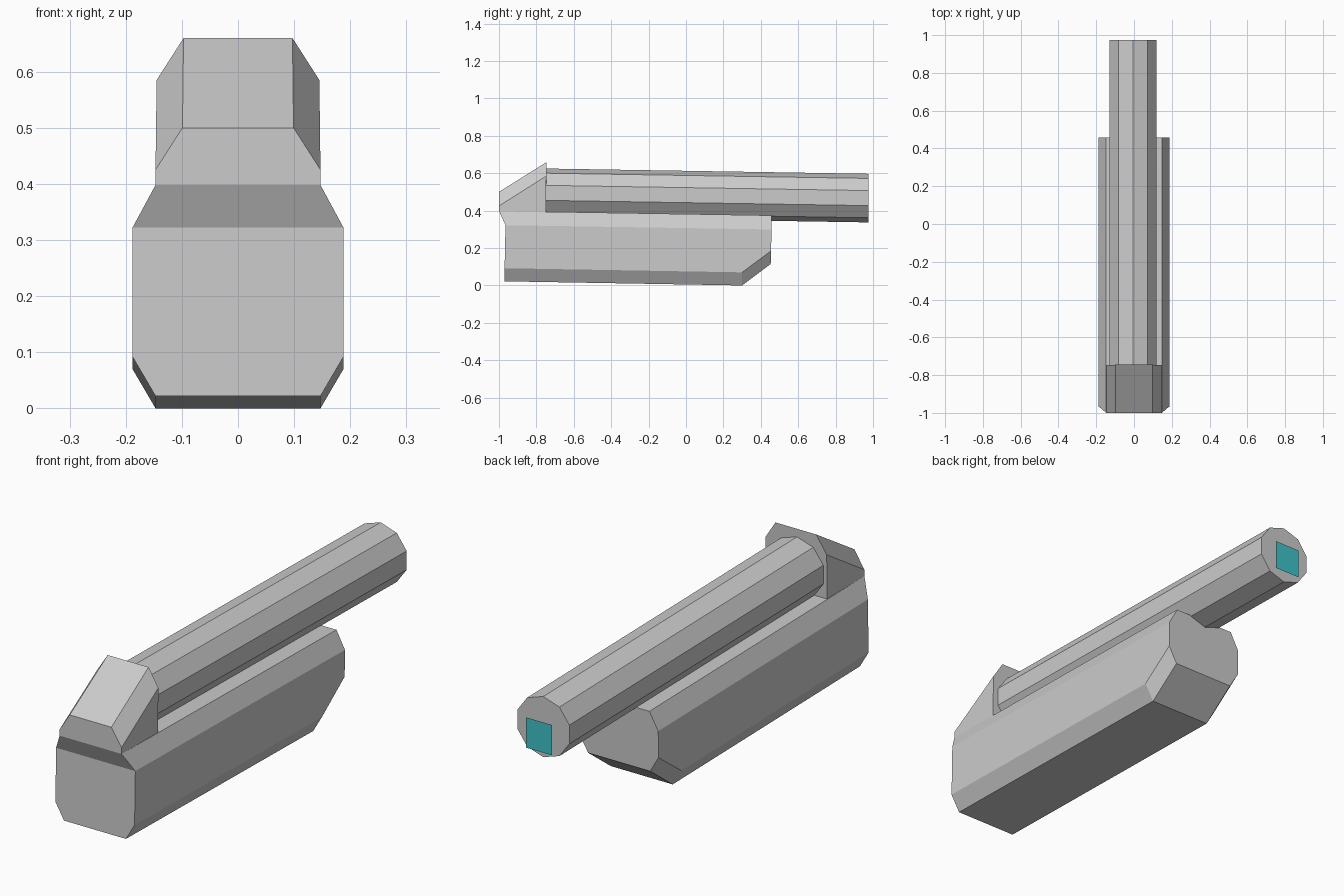
import bpy
import math

if "Cube" in bpy.data.objects:
    bpy.data.objects.remove(bpy.data.objects["Cube"])


def material(name, color):
    m = bpy.data.materials.new(name)
    m.diffuse_color = (*color, 1)
    m.use_nodes = True
    m.node_tree.nodes["Principled BSDF"].inputs["Base Color"].default_value = m.diffuse_color
    return m


GREY = material("light grey", (0.6, 0.6, 0.6))
TEAL = material("teal", (0.05, 0.55, 0.58))


def make(name, verts, faces, mat):
    mesh = bpy.data.meshes.new(name)
    mesh.from_pydata(verts, [], faces)
    mesh.materials.append(mat)
    ob = bpy.data.objects.new(name, mesh)
    bpy.context.collection.objects.link(ob)
    return ob


def mirrored(half):
    """Right half (x, y, z) from bottom to top, closed into a full ring."""
    return half + [(-x, y, z) for x, y, z in reversed(half)]


def loft(name, rings, mat, front=None):
    """Skin matching rings from front to back and cap both ends."""
    n = len(rings[0])
    faces = [(k * n + i, k * n + n + i, k * n + n + (i + 1) % n, k * n + (i + 1) % n)
             for k in range(len(rings) - 1) for i in range(n)]
    faces = [f[::-1] for f in faces]
    faces += front or [tuple(range(n))]
    faces.append(tuple(reversed(range((len(rings) - 1) * n, len(rings) * n))))
    return make(name, [v for r in rings for v in r], faces, mat)


W, C = 0.188, 0.147  # half width, half width at the chamfers

# Lower body: chamfered box with a raised tail and an overhanging front lip
body_rings = [
    mirrored([(C, -0.97, 0.022), (W, -0.97, 0.092), (W, -0.965, 0.322), (C, -1.0, 0.398)]),
    mirrored([(C, 0.30, 0.0), (W, 0.30, 0.07), (W, 0.30, 0.302), (C, 0.30, 0.377)]),
    mirrored([(C, 0.453, 0.115), (W, 0.455, 0.185), (W, 0.457, 0.299), (C, 0.458, 0.374)]),
]
loft("lower_body", body_rings, GREY, [(0, 1, 2, 5, 6, 7), (2, 3, 4, 5)])

# Sight block: wedge with bevelled shoulders rising toward the back
loft("front_block", [
    mirrored([(C, -1.0, 0.398), (C, -1.0, 0.425), (0.099, -1.0, 0.5)]),
    mirrored([(0.145, -0.75, 0.394), (0.145, -0.747, 0.585), (0.097, -0.745, 0.66)]),
], GREY)


# Barrel: ten-sided tube, tilted slightly down toward the back
def decagon(y, z, r=0.13):
    return [(-0.005 + r * math.sin(math.tau * i / 10), y, z - r * math.cos(math.tau * i / 10))
            for i in range(10)]


loft("barrel", [decagon(-0.748, 0.495), decagon(0.975, 0.467)], GREY)

# Glowing square plate just behind the barrel end
make("end_plate", [(0.06, 1.0, 0.37), (-0.065, 1.0, 0.37),
                   (-0.065, 1.0, 0.50), (0.06, 1.0, 0.50)], [(0, 1, 2, 3)], TEAL)
